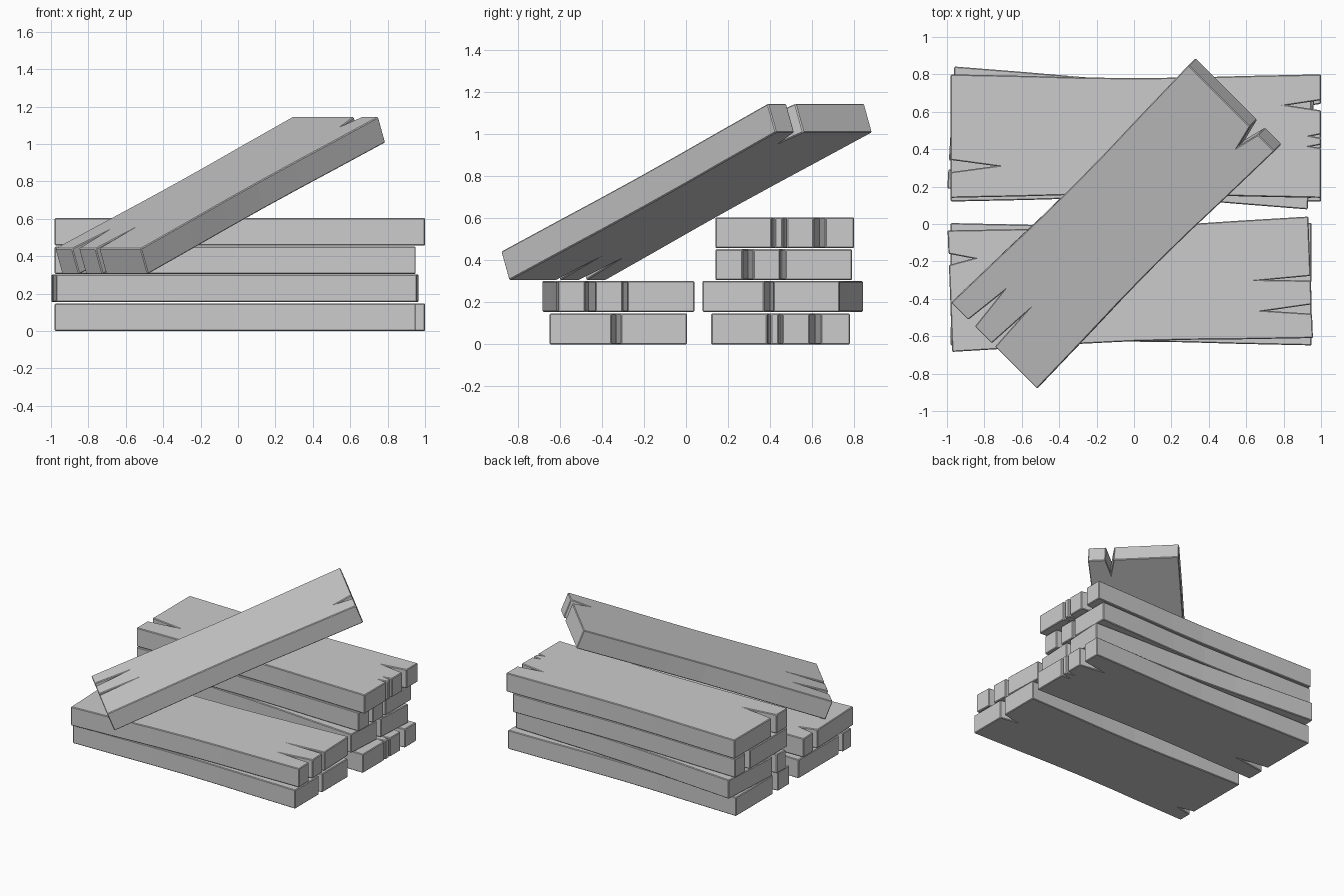
import bpy, bmesh
from math import radians
from mathutils import Matrix

if "Cube" in bpy.data.objects:
    bpy.data.objects.remove(bpy.data.objects["Cube"])

T = 0.147   # plank thickness

# Split shapes: (half length, half width, left splits, right splits)
# each split is (y of centre, opening width, depth)
LONG = (0.99, 0.33, [(-0.16, 0.065, 0.24)],
        [(-0.055, 0.018, 0.05), (0.0, 0.02, 0.05), (0.165, 0.055, 0.18)])
TWIN = (0.965, 0.325, [(0.17, 0.06, 0.13)],
        [(-0.17, 0.05, 0.24), (-0.005, 0.025, 0.23)])
SINGLE = (0.965, 0.327, [(-0.20, 0.05, 0.12)], [(-0.01, 0.045, 0.12)])


def outline(shape):
    """Waisted plank outline, counter-clockwise, with V splits in both ends."""
    h, w, left, right = shape
    stations = [-0.6, -0.3, 0, 0.3, 0.6]
    side = [(t * h, w - 0.02 * (1 - t * t) ** 2) for t in stations]
    pts = [(-h, -w)] + [(x, -y) for x, y in side] + [(h, -w)]
    for y, o, d in sorted(right):
        pts += [(h, y - o / 2), (h - d, y), (h, y + o / 2)]
    pts += [(h, w)] + side[::-1] + [(-h, w)]
    for y, o, d in sorted(left, reverse=True):
        pts += [(-h, y + o / 2), (-h + d, y), (-h, y - o / 2)]
    return pts


def plank(name, shape, loc, yaw=0, pitch=0):
    bm = bmesh.new()
    face = bm.faces.new([bm.verts.new((x, y, -T / 2)) for x, y in outline(shape)])
    top = bmesh.ops.extrude_face_region(bm, geom=[face])["geom"]
    bmesh.ops.translate(bm, vec=(0, 0, T),
                        verts=[v for v in top if isinstance(v, bmesh.types.BMVert)])
    bmesh.ops.recalc_face_normals(bm, faces=bm.faces)
    mesh = bpy.data.meshes.new(name)
    bm.to_mesh(mesh)
    bm.free()
    ob = bpy.data.objects.new(name, mesh)
    bpy.context.collection.objects.link(ob)
    ob.matrix_world = (Matrix.Translation(loc) @ Matrix.Rotation(radians(yaw), 4, 'Z')
                       @ Matrix.Rotation(radians(pitch), 4, 'Y'))
    # Slightly eased edges
    bev = ob.modifiers.new("eased_edges", 'BEVEL')
    bev.width = 0.005
    bev.segments = 1
    bev.limit_method = 'ANGLE'
    return ob


# Back stack of four
plank("back_plank_1", LONG, (0.01, 0.45, 0.0735))
plank("back_plank_2", SINGLE, (-0.016, 0.46, 0.228), yaw=-3.3)
plank("back_plank_3", TWIN, (-0.015, 0.465, 0.379))
plank("back_plank_4", LONG, (0.01, 0.47, 0.531))

# Front stack of two
plank("front_plank_1", SINGLE, (-0.015, -0.322, 0.0735))
plank("front_plank_2", TWIN, (-0.02, -0.322, 0.228), yaw=2.2)

# Plank leaning diagonally over both stacks
plank("leaning_plank", TWIN, (-0.095, 0.003, 0.725), yaw=225, pitch=21.4)
